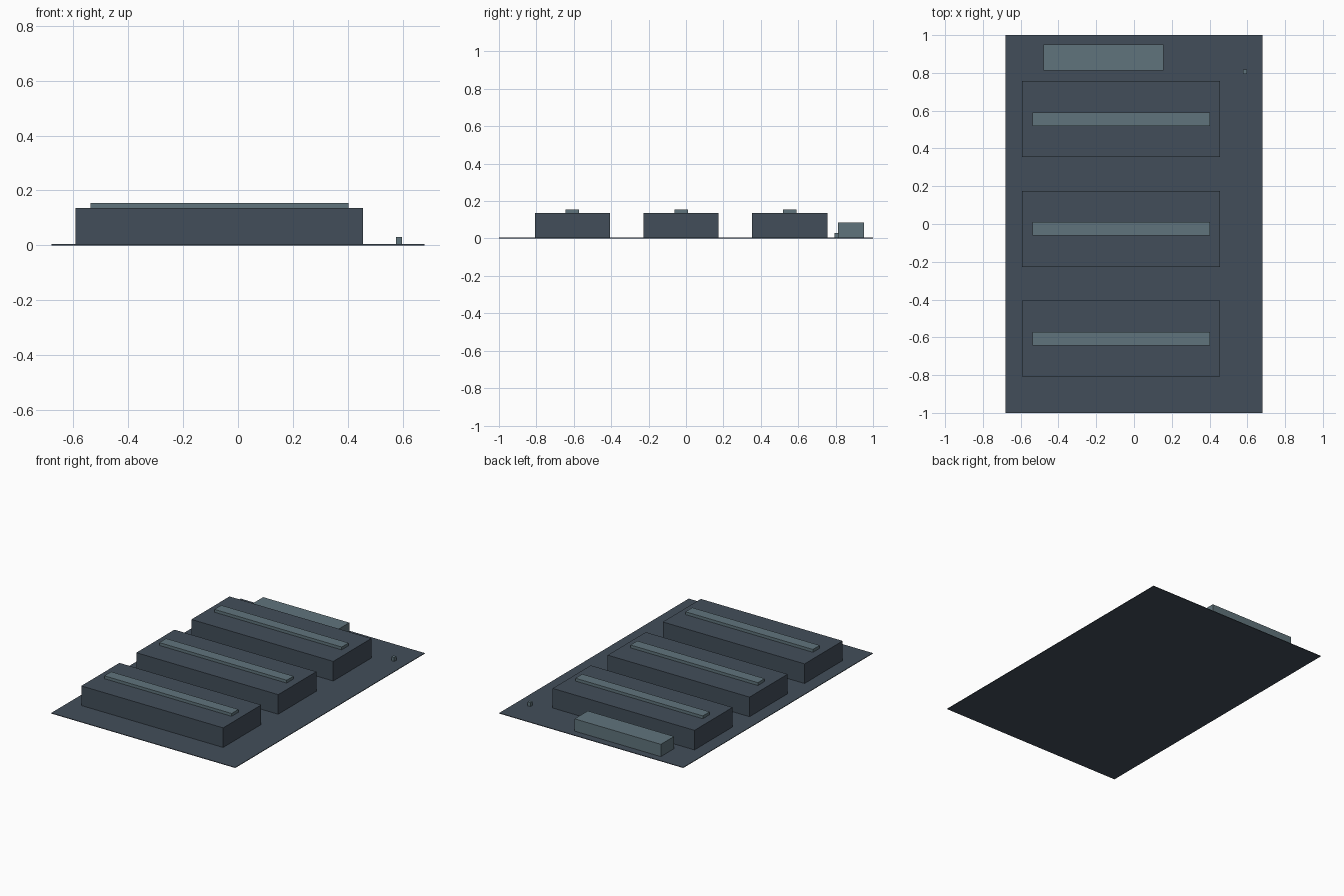
import bpy

cube = bpy.data.objects.get("Cube")
if cube:
    bpy.data.objects.remove(cube, do_unlink=True)


def material(name, rgb):
    mat = bpy.data.materials.new(name)
    mat.use_nodes = True
    mat.diffuse_color = (*rgb, 1)
    mat.node_tree.nodes["Principled BSDF"].inputs["Base Color"].default_value = (*rgb, 1)
    return mat


slate = material("dark slate", (0.055, 0.076, 0.102))
steel = material("grey teal", (0.118, 0.175, 0.202))


def box(name, xs, ys, zs, mat):
    """Box spanning the given low and high limits on each axis."""
    spans = (xs, ys, zs)
    bpy.ops.mesh.primitive_cube_add(size=1, location=[(a + b) / 2 for a, b in spans])
    obj = bpy.context.object
    obj.name = name
    obj.scale = [b - a for a, b in spans]
    bpy.ops.object.transform_apply(location=False, rotation=False, scale=True)
    obj.data.materials.append(mat)
    return obj


ground_top = 0.004
hall_top = 0.135

# Thin site slab
box("site_slab", (-0.68, 0.68), (-1, 1), (0, ground_top), slate)

# Three long halls, each with a raised roof strip
for label, y in (("front", -0.607), ("middle", -0.026), ("rear", 0.555)):
    box(label + "_hall", (-0.592, 0.456), (y - 0.201, y + 0.201), (ground_top, hall_top), slate)
    box(label + "_roof_strip", (-0.538, 0.403), (y - 0.036, y + 0.036), (hall_top, 0.154), steel)

# Low annex behind the rear hall
box("annex", (-0.48, 0.157), (0.812, 0.951), (ground_top, 0.086), steel)

# Small marker post in the back corner
box("marker_post", (0.577, 0.598), (0.795, 0.817), (ground_top, 0.03), steel)
